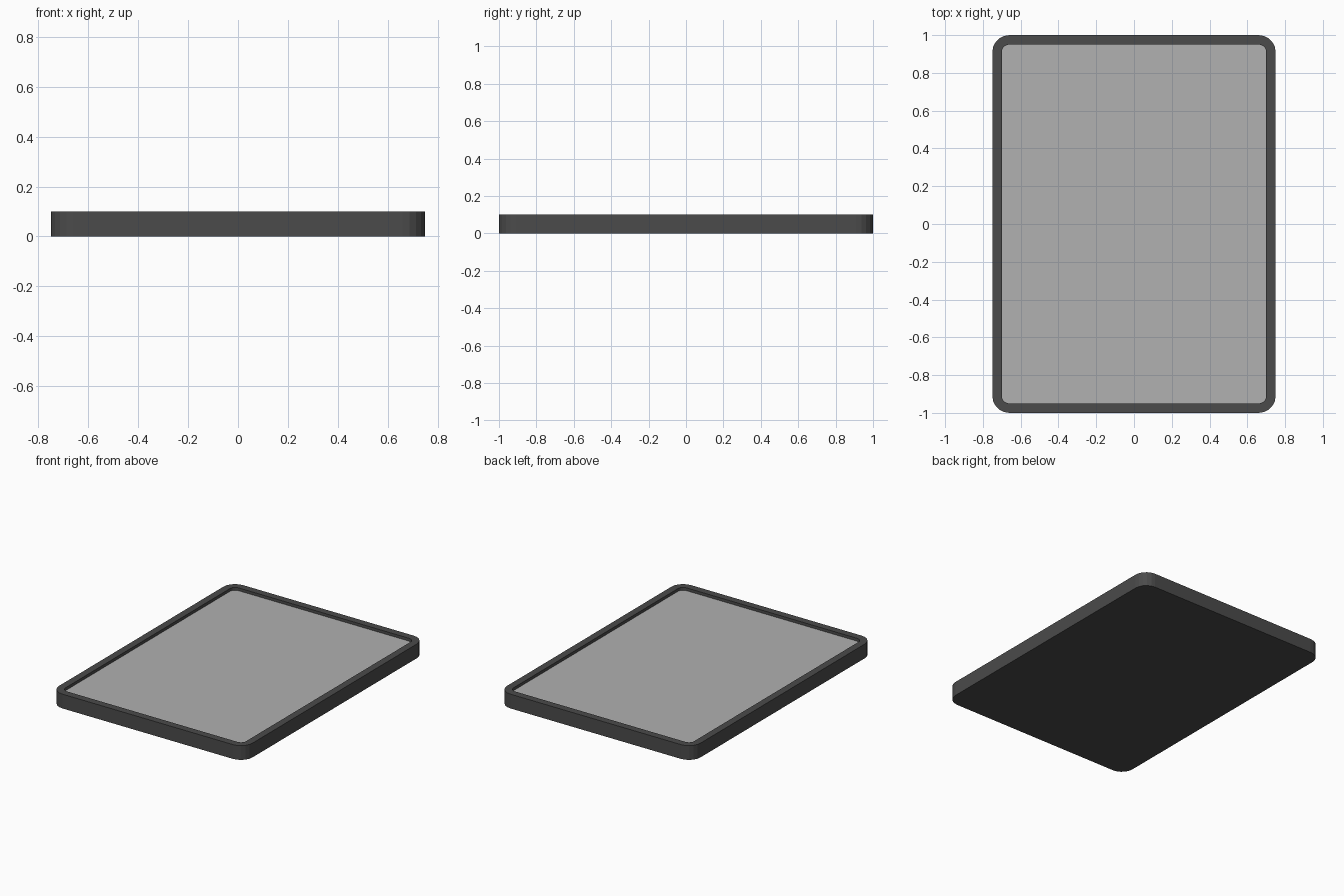
import bpy, bmesh
from math import cos, sin, pi

if "Cube" in bpy.data.objects:
    bpy.data.objects.remove(bpy.data.objects["Cube"])


def material(name, rgba):
    m = bpy.data.materials.new(name)
    m.diffuse_color = rgba
    m.use_nodes = True
    m.node_tree.nodes["Principled BSDF"].inputs["Base Color"].default_value = m.diffuse_color
    return m


def ring(bm, hx, hy, r, z, seg=5):
    """Counter-clockwise rounded rectangle of vertices."""
    verts = []
    corners = ((1, 1), (-1, 1), (-1, -1), (1, -1))
    for q, (sx, sy) in enumerate(corners):
        for i in range(seg + 1):
            a = (q + i / seg) * pi / 2
            verts.append(bm.verts.new((sx * (hx - r) + r * cos(a),
                                       sy * (hy - r) + r * sin(a), z)))
    return verts


def bridge(bm, a, b):
    n = len(a)
    for i in range(n):
        j = (i + 1) % n
        bm.faces.new((a[i], a[j], b[j], b[i]))


def finish(bm, name, mat):
    me = bpy.data.meshes.new(name)
    bm.to_mesh(me)
    bm.free()
    me.materials.append(mat)
    ob = bpy.data.objects.new(name, me)
    bpy.context.collection.objects.link(ob)
    return ob


dark = material("dark_case", (0.07, 0.07, 0.07, 1.0))
grey = material("grey_panel", (0.44, 0.44, 0.44, 1.0))

OUTER = (0.75, 1.0, 0.09)
INNER = (0.70, 0.95, 0.04)
TOP, PANEL_Z = 0.10, 0.08

# Case: closed underside, outer wall, flat rim and recessed inner wall
bm = bmesh.new()
rings = [ring(bm, *OUTER, 0), ring(bm, *OUTER, TOP),
         ring(bm, *INNER, TOP), ring(bm, *INNER, PANEL_Z)]
for lower, upper in zip(rings, rings[1:]):
    bridge(bm, lower, upper)
bm.faces.new(rings[0][::-1])
finish(bm, "case", dark)

# Light panel set just below the rim
bm = bmesh.new()
bm.faces.new(ring(bm, *INNER, PANEL_Z))
finish(bm, "panel", grey)
